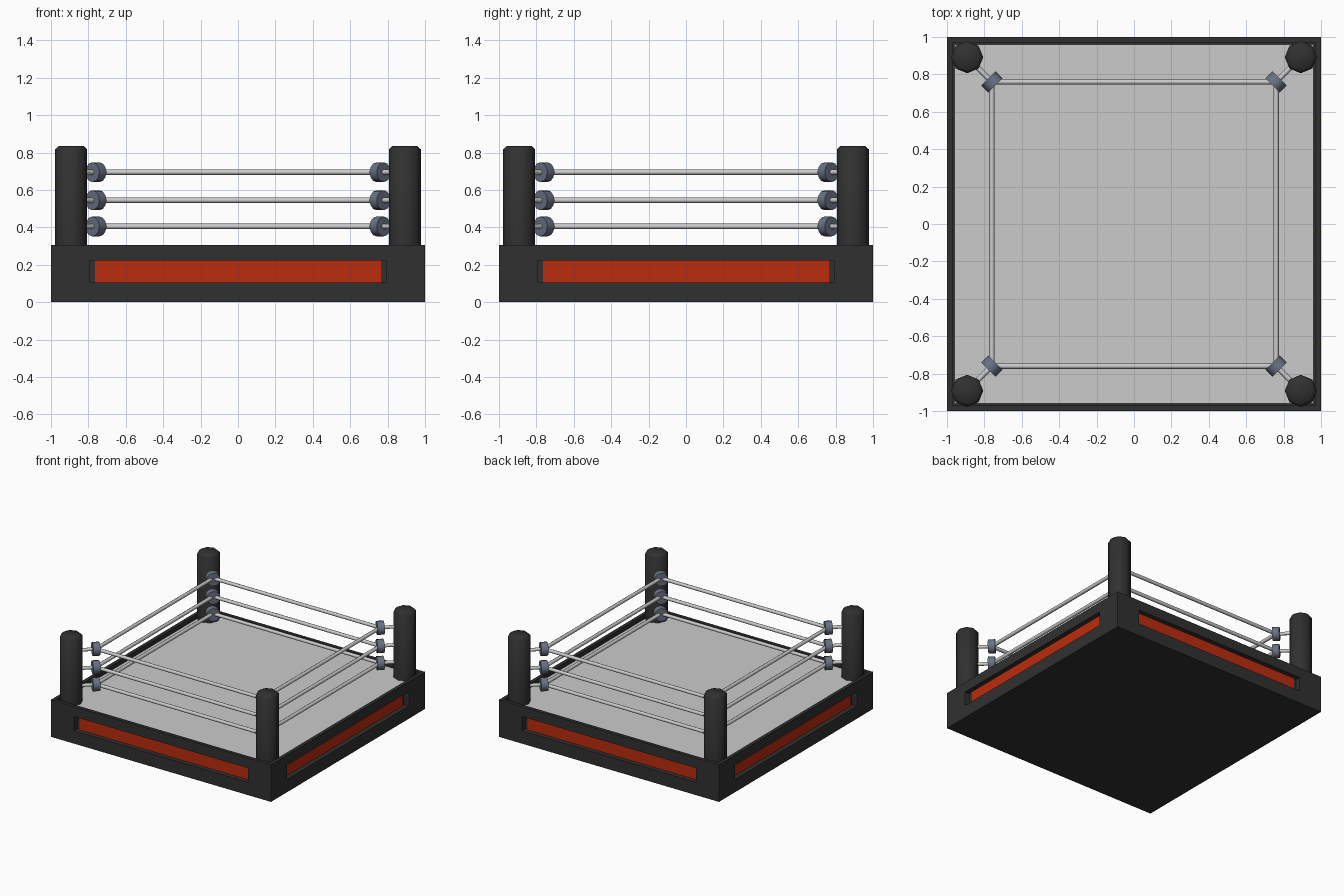
import bpy, bmesh, math
from mathutils import Vector

if "Cube" in bpy.data.objects:
    bpy.data.objects.remove(bpy.data.objects["Cube"])

BASE_TOP, CANVAS_Z, POST_TOP = 0.305, 0.28, 0.835
POST, JOINT = 0.892, 0.76
LEVELS = (0.405, 0.545, 0.695)
CORNERS = [(-1, -1), (1, -1), (1, 1), (-1, 1)]


def material(name, rgb):
    m = bpy.data.materials.new(name)
    m.diffuse_color = (*rgb, 1)
    m.use_nodes = True
    m.node_tree.nodes["Principled BSDF"].inputs["Base Color"].default_value = m.diffuse_color
    return m


black = material("black", (0.03, 0.03, 0.03))
red = material("red", (0.5, 0.025, 0.004))
steel = material("blue_grey", (0.14, 0.165, 0.23))


def finish(name, bm, mat=None, smooth=None):
    bmesh.ops.recalc_face_normals(bm, faces=bm.faces)
    me = bpy.data.meshes.new(name)
    bm.to_mesh(me)
    bm.free()
    ob = bpy.data.objects.new(name, me)
    bpy.context.collection.objects.link(ob)
    if mat:
        me.materials.append(mat)
    if smooth:
        bpy.ops.object.select_all(action='DESELECT')
        ob.select_set(True)
        bpy.context.view_layer.objects.active = ob
        bpy.ops.object.shade_smooth_by_angle(angle=math.radians(smooth))
    return ob


def box(name, centre, size, mat=None):
    bm = bmesh.new()
    bmesh.ops.create_cube(bm, size=1)
    for v in bm.verts:
        v.co = Vector(c + a * s for c, a, s in zip(centre, v.co, size))
    return finish(name, bm, mat)


def rod(name, a, b, radius, sides, mat=None, bevel=0):
    a, b = Vector(a), Vector(b)
    bm = bmesh.new()
    bmesh.ops.create_cone(bm, cap_ends=True, segments=sides, radius1=radius,
                          radius2=radius, depth=(b - a).length)
    if bevel:
        top = max(bm.faces, key=lambda f: f.calc_center_median().z)
        bmesh.ops.bevel(bm, geom=list(top.edges), offset=bevel, segments=1,
                        affect='EDGES')
    rot = (b - a).to_track_quat('Z', 'Y').to_matrix()
    for v in bm.verts:
        v.co = rot @ v.co + (a + b) / 2
    return finish(name, bm, mat, 50)


def sink(bm, face, depth):
    n = face.normal.copy()
    new = bmesh.ops.extrude_discrete_faces(bm, faces=[face])["faces"][0]
    bmesh.ops.translate(bm, verts=new.verts, vec=-n * depth)


# Platform with a sunken top and a long recess in each side
bm = bmesh.new()
bmesh.ops.create_cube(bm, size=2)
for v in bm.verts:
    v.co.z = BASE_TOP if v.co.z > 0 else 0
bm.normal_update()
for face in [f for f in bm.faces if f.normal.z > -0.5]:
    bmesh.ops.inset_individual(bm, faces=[face], thickness=0.04)
    bm.normal_update()
    n = face.normal.copy()
    if n.z > 0.5:
        sink(bm, face, BASE_TOP - CANVAS_Z + 0.01)
        continue
    for v in face.verts:
        if abs(n.x) > 0.5:
            v.co.y = math.copysign(0.79, v.co.y)
        else:
            v.co.x = math.copysign(0.79, v.co.x)
        v.co.z = 0.222 if v.co.z > 0.15 else 0.105
    sink(bm, face, 0.045)
finish("platform", bm, black)

# Canvas floor
box("canvas", (0, 0, CANVAS_Z - 0.01), (1.92, 1.92, 0.02))

# Red panels in the side recesses
for s in (-1, 1):
    box("red_panel", (0, s * 0.957, 0.1635), (1.53, 0.01, 0.117), red)
    box("red_panel", (s * 0.957, 0, 0.1635), (0.01, 1.53, 0.117), red)

# Corner posts, each with three turnbuckles on short rods
for sx, sy in CORNERS:
    rod("corner_post", (sx * POST, sy * POST, CANVAS_Z - 0.01),
        (sx * POST, sy * POST, POST_TOP), 0.086, 8, black, bevel=0.018)
    for z in LEVELS:
        def at(d):
            return (sx * d, sy * d, z)
        rod("turnbuckle", at(JOINT - 0.019), at(JOINT + 0.019), 0.053, 12, steel)
        rod("turnbuckle_rod", at(JOINT), at(POST - 0.03), 0.014, 8)

# Ropes between neighbouring corners
for z in LEVELS:
    for i, (ax, ay) in enumerate(CORNERS):
        bx, by = CORNERS[(i + 1) % 4]
        rod("rope", (ax * JOINT, ay * JOINT, z), (bx * JOINT, by * JOINT, z), 0.0145, 8)
